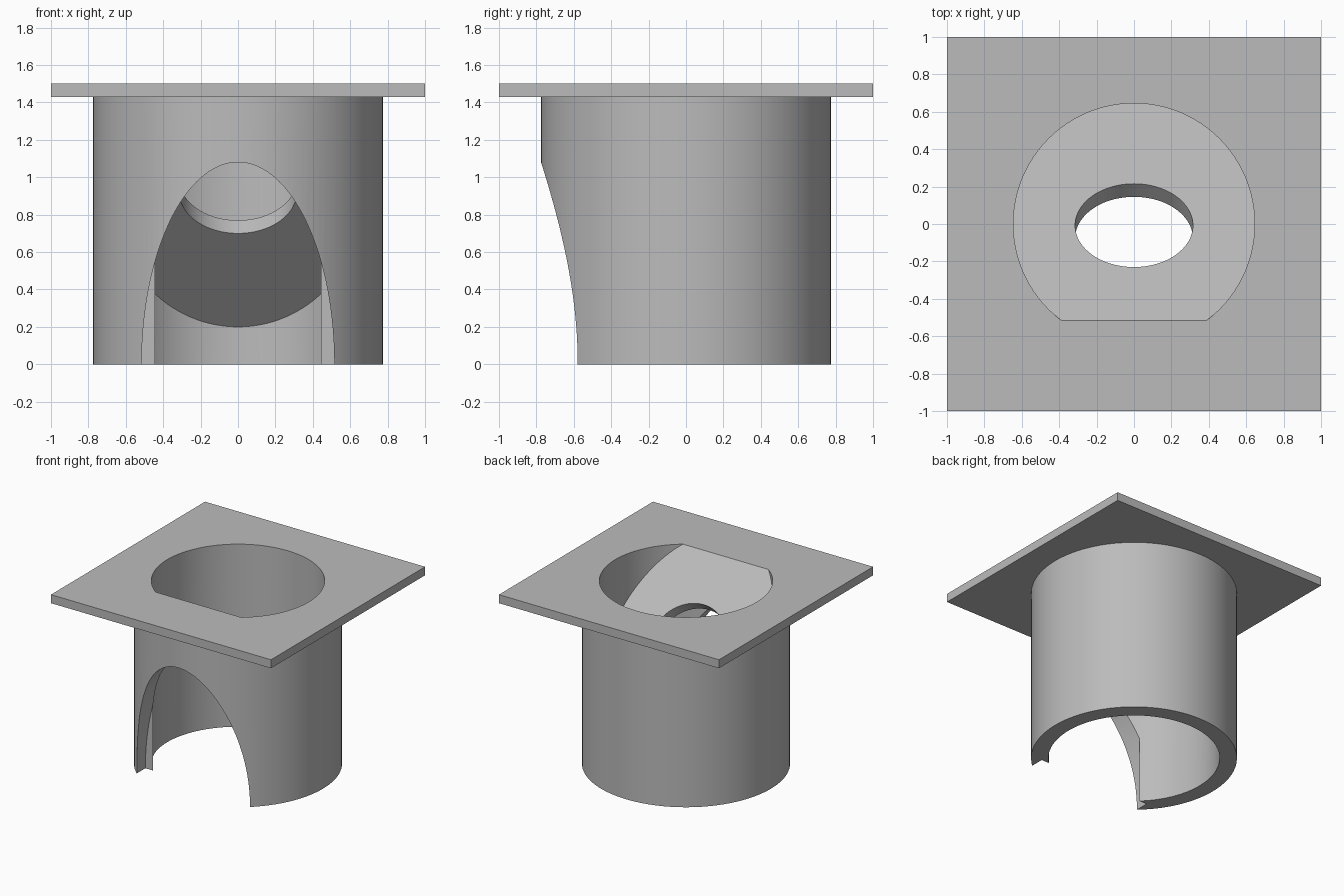
import bpy, bmesh, math
from mathutils import Vector, Matrix

cube = bpy.data.objects.get("Cube")
if cube:
    bpy.data.objects.remove(cube, do_unlink=True)

OUTER_R, BORE_R, HOLE_R = 0.775, 0.645, 0.315
FLANGE_Z, TOP_Z = 1.43, 1.5
SLOPE_TOP, SLOPE_BOTTOM = 0.985, 0.845      # partition planes: z = value - y
SLOPE_NORMAL = Vector((0, 1, 1)).normalized()

grey = bpy.data.materials.new("plain grey")
grey.use_nodes = True
colour = (0.5, 0.5, 0.5, 1)
grey.diffuse_color = colour
grey.node_tree.nodes["Principled BSDF"].inputs["Base Color"].default_value = colour


def finish(bm, name):
    bmesh.ops.recalc_face_normals(bm, faces=bm.faces)
    mesh = bpy.data.meshes.new(name)
    bm.to_mesh(mesh)
    bm.free()
    mesh.materials.append(grey)
    obj = bpy.data.objects.new(name, mesh)
    bpy.context.collection.objects.link(obj)
    return obj


def cylinder_mesh(radius, z0, z1, matrix=Matrix()):
    bm = bmesh.new()
    place = matrix @ Matrix.Translation((0, 0, (z0 + z1) / 2))
    bmesh.ops.create_cone(bm, cap_ends=True, segments=128, radius1=radius,
                          radius2=radius, depth=z1 - z0, matrix=place)
    return bm


def sliced_bore(name, z0, z1, offset, keep_above):
    """Bore cylinder ended by a sloped plane."""
    bm = cylinder_mesh(BORE_R, z0, z1)
    cut = bmesh.ops.bisect_plane(bm, geom=bm.verts[:] + bm.edges[:] + bm.faces[:],
                                 plane_co=(0, 0, offset), plane_no=SLOPE_NORMAL,
                                 clear_inner=keep_above, clear_outer=not keep_above)
    edges = [e for e in cut["geom_cut"] if isinstance(e, bmesh.types.BMEdge)]
    bmesh.ops.contextual_create(bm, geom=edges)
    return finish(bm, name)


# Solid tube, later hollowed
body = finish(cylinder_mesh(OUTER_R, 0, FLANGE_Z + 0.03), "flanged_tube")

# Square flange
bm = bmesh.new()
bmesh.ops.create_cube(bm, size=1, matrix=Matrix.Translation((0, 0, (FLANGE_Z + TOP_Z) / 2))
                      @ Matrix.Diagonal((2, 2, TOP_Z - FLANGE_Z, 1)))
flange = finish(bm, "flange")

# Bores above and below the sloped partition
upper = sliced_bore("upper_bore", 0, 2, SLOPE_TOP, True)
lower = sliced_bore("lower_bore", -0.5, 2, SLOPE_BOTTOM, False)

# Round hole square to the partition
tilt = Matrix.Translation((0, -0.0075, SLOPE_TOP + 0.0075)) @ Matrix.Rotation(-math.pi / 4, 4, 'X')
hole = finish(cylinder_mesh(HOLE_R, -0.15, 0.05, tilt), "partition_hole")

# Elliptical arch in the front wall
arch_place = Matrix.Diagonal((0.515, 1, 1.08, 1)) @ Matrix.Rotation(math.pi / 2, 4, 'X')
arch = finish(cylinder_mesh(1, 0.467, 1, arch_place), "front_arch")

# Join the solids, then cut
helpers = [(flange, 'UNION')] + [(c, 'DIFFERENCE') for c in (upper, lower, hole, arch)]
for helper, operation in helpers:
    helper.hide_render = True
    mod = body.modifiers.new(helper.name, 'BOOLEAN')
    mod.operation = operation
    mod.solver = 'EXACT'
    mod.object = helper

# Bake the cuts and drop the helpers
graph = bpy.context.evaluated_depsgraph_get()
baked = bpy.data.meshes.new_from_object(body.evaluated_get(graph))
body.modifiers.clear()
body.data = baked
baked.materials.clear()
baked.materials.append(grey)
for face in baked.polygons:
    face.material_index = 0
for helper, operation in helpers:
    bpy.data.objects.remove(helper, do_unlink=True)

# Smooth round walls, sharp rims
bpy.ops.object.select_all(action='DESELECT')
body.select_set(True)
bpy.context.view_layer.objects.active = body
bpy.ops.object.shade_smooth_by_angle(angle=math.radians(25))
